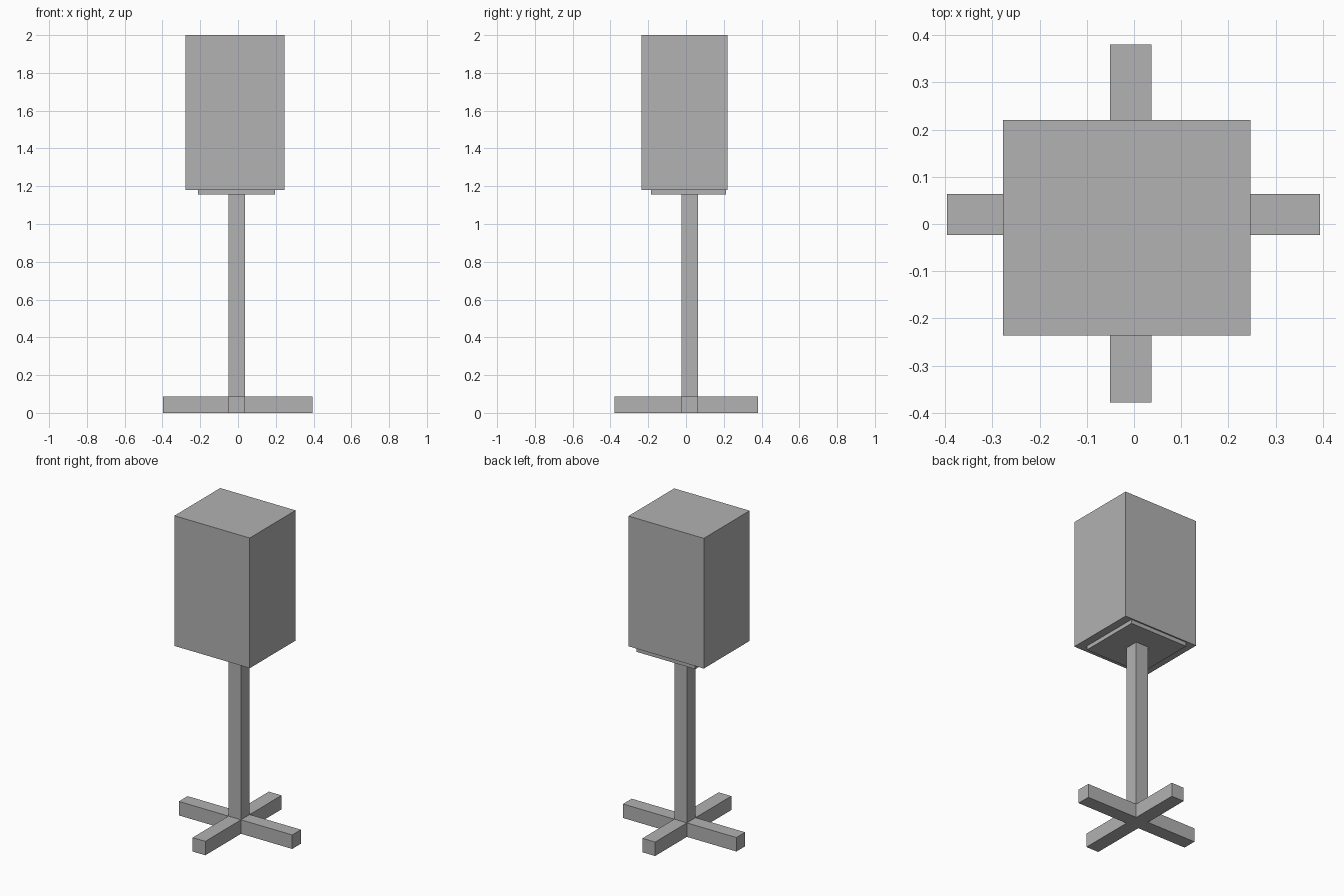
import bpy
from mathutils import Vector

cube = bpy.data.objects.get("Cube")
if cube:
    bpy.data.objects.remove(cube, do_unlink=True)

grey = bpy.data.materials.new("plain_grey")
grey.use_nodes = True
colour = (0.445, 0.445, 0.445, 1)
grey.diffuse_color = colour
grey.node_tree.nodes["Principled BSDF"].inputs["Base Color"].default_value = colour


def box(name, low, high):
    """Add a flat-sided box between two opposite corners."""
    low, high = Vector(low), Vector(high)
    bpy.ops.mesh.primitive_cube_add(size=1, location=(low + high) / 2)
    obj = bpy.context.object
    obj.name = name
    obj.scale = high - low
    bpy.ops.object.transform_apply(location=False, rotation=False, scale=True)
    obj.data.materials.append(grey)
    return obj


# Shared limits of the post and the feet
x0, x1 = -0.051, 0.037
y0, y1 = -0.023, 0.064
foot_top = 0.088
plate_bottom, head_bottom = 1.155, 1.18

# Crossed base feet
box("side_foot", (-0.396, y0, 0), (0.394, y1, foot_top))
box("front_back_foot", (x0, -0.378, 0), (x1, 0.38, foot_top))

# Upright post
box("post", (x0, y0, foot_top), (x1, y1, plate_bottom))

# Thin mounting plate and the large head block
box("mounting_plate", (-0.212, -0.185, plate_bottom), (0.196, 0.211, head_bottom))
box("head_block", (-0.278, -0.236, head_bottom), (0.247, 0.22, 2))
